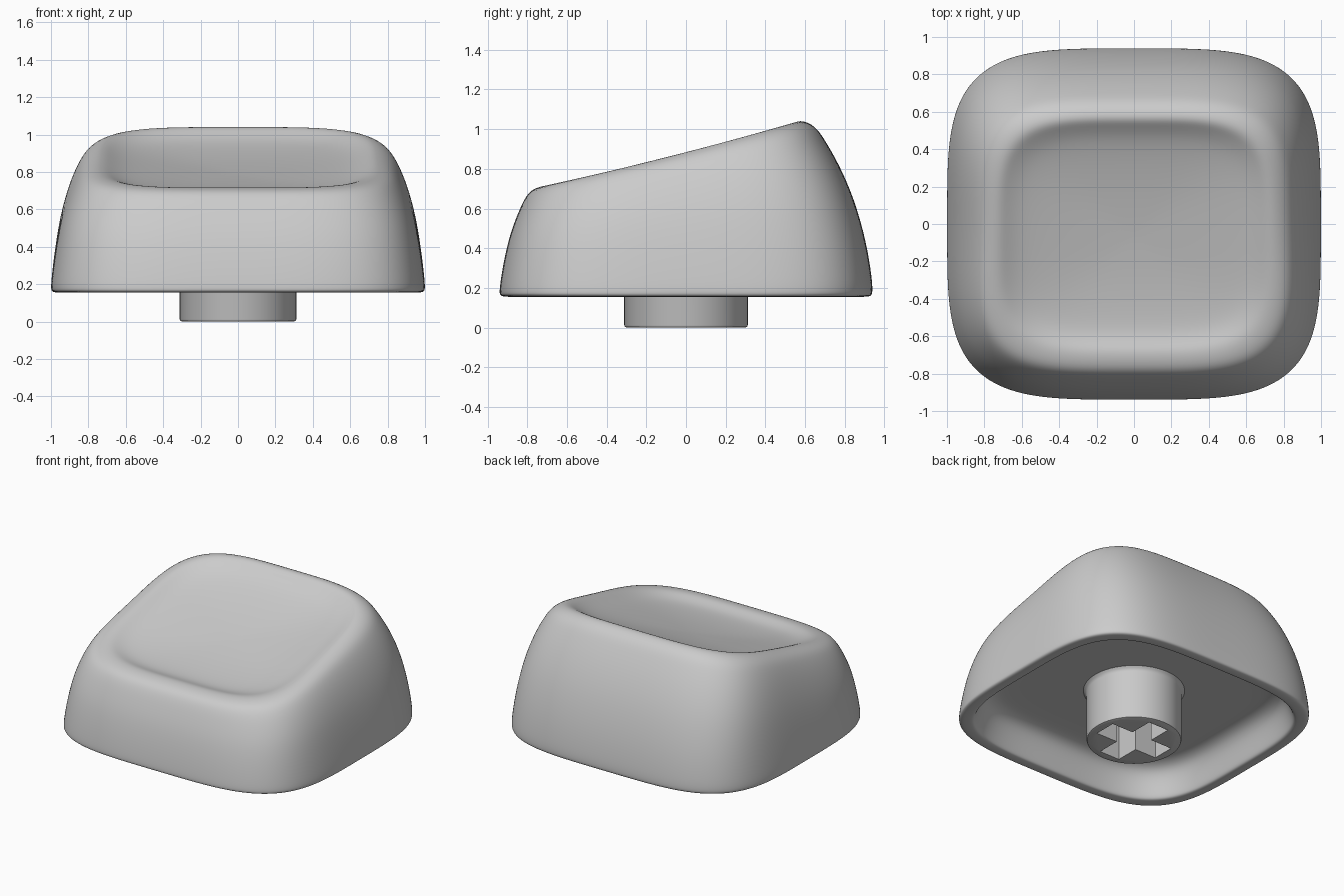
import bpy, bmesh, math

if "Cube" in bpy.data.objects:
    bpy.data.objects.remove(bpy.data.objects["Cube"])

SEGMENTS = 64
BASE = 0.16

grey = bpy.data.materials.new("Light grey plastic")
grey.use_nodes = True
grey.diffuse_color = (0.6, 0.6, 0.6, 1)
grey.node_tree.nodes["Principled BSDF"].inputs["Base Color"].default_value = (0.6, 0.6, 0.6, 1)


def unit_ring(power):
    """Unit superellipse, evenly spaced by angle."""
    points = []
    for i in range(SEGMENTS):
        a = 2 * math.pi * i / SEGMENTS
        c, s = math.cos(a), math.sin(a)
        r = (abs(c) ** power + abs(s) ** power) ** (-1 / power)
        points.append((r * c, r * s))
    return points


def make_object(name, bm):
    bmesh.ops.recalc_face_normals(bm, faces=bm.faces)
    mesh = bpy.data.meshes.new(name)
    bm.to_mesh(mesh)
    bm.free()
    mesh.materials.append(grey)
    obj = bpy.data.objects.new(name, mesh)
    bpy.context.collection.objects.link(obj)
    return obj


def loft(name, rings):
    """Skin a stack of rings and cap both ends."""
    bm = bmesh.new()
    loops = [[bm.verts.new(p) for p in ring] for ring in rings]
    for a, b in zip(loops, loops[1:]):
        for i in range(SEGMENTS):
            j = (i + 1) % SEGMENTS
            bm.faces.new((a[i], a[j], b[j], b[i]))
    bm.faces.new(loops[0])
    bm.faces.new(loops[-1])
    return make_object(name, bm)


def smooth(obj, degrees):
    bpy.ops.object.select_all(action="DESELECT")
    obj.select_set(True)
    bpy.context.view_layer.objects.active = obj
    bpy.ops.object.shade_smooth_by_angle(angle=math.radians(degrees))


def rim_height(y):
    return 0.892 + 0.265 * y + 0.025 * y * y


square = unit_ring(4)
CREST_X, CREST_Y, CREST_MID = 0.735, 0.63, -0.06
rings = []

# Dished top: scale of the crest outline, depth below the sloping rim
for scale, depth in [(0.05, 0.09), (0.2, 0.088), (0.4, 0.083), (0.6, 0.073),
                     (0.75, 0.061), (0.85, 0.046), (0.93, 0.022)]:
    ring = []
    for ux, uy in square:
        y = CREST_MID + scale * CREST_Y * uy
        ring.append((scale * CREST_X * ux, y, rim_height(y) - depth))
    rings.append(ring)

# Outer walls: height fraction, half width, back reach, front reach
for s, side, back, front in [(1, 0.735, 0.57, 0.69), (0.965, 0.815, 0.65, 0.775),
                             (0.88, 0.86, 0.70, 0.812), (0.75, 0.905, 0.768, 0.845),
                             (0.55, 0.95, 0.848, 0.888), (0.3, 0.98, 0.91, 0.92),
                             (0.1, 0.997, 0.937, 0.937), (0.03, 1, 0.94, 0.94)]:
    mid, half = (back - front) / 2, (back + front) / 2
    rings.append([(side * ux, mid + half * uy,
                   BASE + s * (rim_height(CREST_MID + CREST_Y * uy) - BASE))
                  for ux, uy in square])

# Rounded lip, hollow underside and ceiling: inset from the outline, height
for inset, z in [(0.003, 0.163), (0.02, 0.155), (0.07, 0.155), (0.085, 0.163),
                 (0.095, 0.19), (0.12, 0.28), (0.15, 0.34), (0.2, 0.37),
                 (0.26, 0.38), (0.5, 0.38), (0.85, 0.38)]:
    rings.append([((1 - inset) * ux, (0.94 - inset) * uy, z) for ux, uy in square])

cap = loft("cap_shell", rings)
subdivision = cap.modifiers.new("Smooth surface", "SUBSURF")
subdivision.levels = subdivision.render_levels = 2
smooth(cap, 60)

# Round mounting stem with a small flare at the ceiling
stem = loft("mounting_stem", [[(r * ux, r * uy, z) for ux, uy in unit_ring(2)]
                              for r, z in [(0.298, 0), (0.308, 0.004), (0.312, 0.014),
                                           (0.312, 0.35), (0.32, 0.37), (0.345, 0.39)]])

# Cross-shaped socket cut into the stem
LONG, THIN, DEPTH = 0.25, 0.08, 0.3
bm = bmesh.new()
outline = []
for k in range(4):
    c, s = round(math.cos(k * math.pi / 2)), round(math.sin(k * math.pi / 2))
    for x, y in [(LONG, -THIN), (LONG, THIN), (THIN, THIN)]:
        outline.append(bm.verts.new((c * x - s * y, s * x + c * y, -0.1)))
face = bm.faces.new(outline)
top = bmesh.ops.extrude_face_region(bm, geom=[face])["geom"]
bmesh.ops.translate(bm, vec=(0, 0, DEPTH + 0.1),
                    verts=[v for v in top if isinstance(v, bmesh.types.BMVert)])
cutter = make_object("socket_cutter", bm)
cutter.hide_render = True
cut = stem.modifiers.new("Cross socket", "BOOLEAN")
cut.operation = "DIFFERENCE"
cut.solver = "EXACT"
cut.object = cutter
bpy.context.view_layer.objects.active = stem
bpy.ops.object.modifier_apply(modifier=cut.name)
bpy.data.objects.remove(cutter)
smooth(stem, 40)
